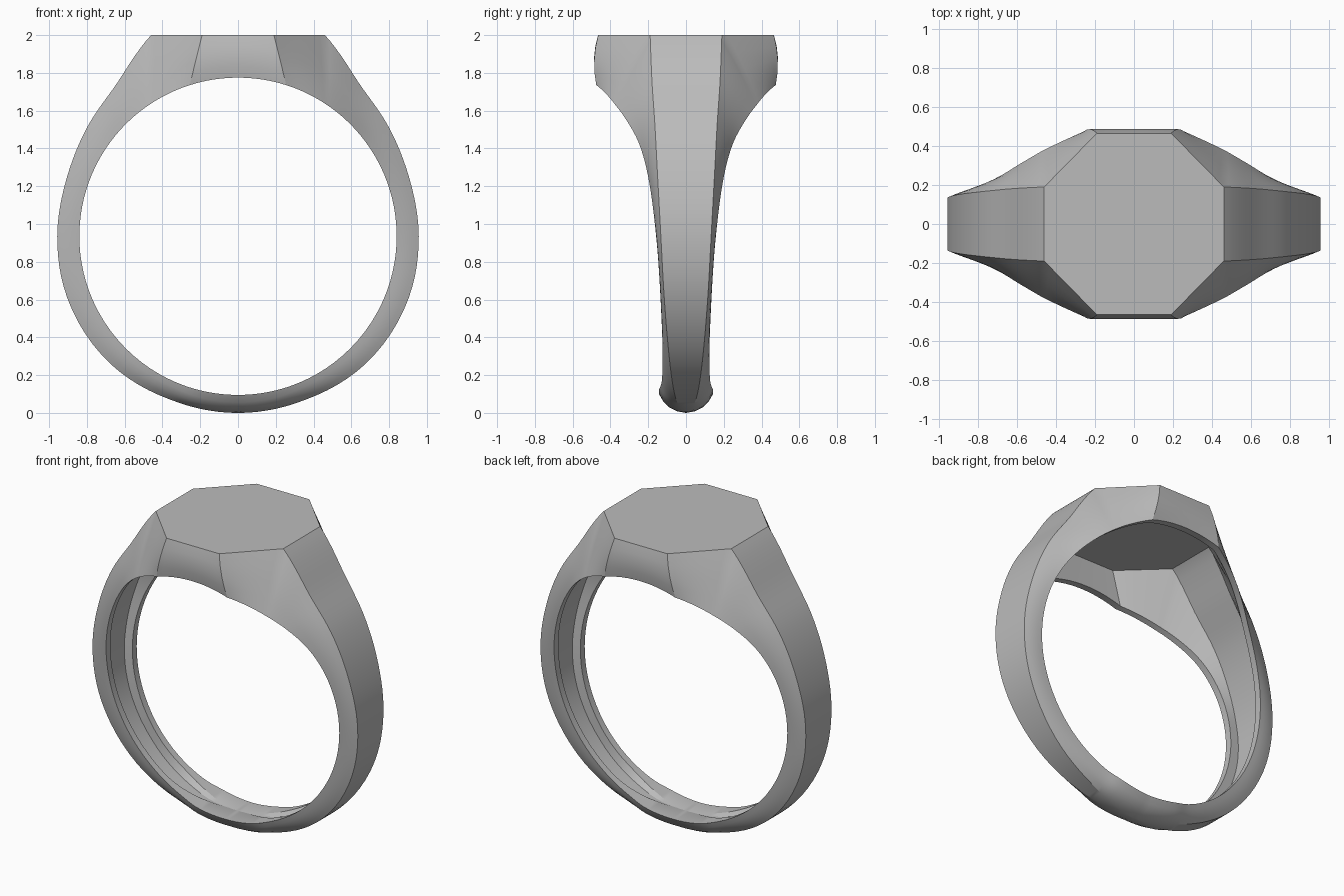
import bpy, bmesh, math
from mathutils import Vector

cube = bpy.data.objects.get("Cube")
if cube:
    bpy.data.objects.remove(cube, do_unlink=True)

CENTRE = Vector((0, 0, 0.935))
HOLE = 0.84
RIM = 0.045
SHELL = 0.06
CEILING = 1.94

# Half of the band, bottom to table:
# hole angle, hole half width, ridge angle, ridge radius, ridge half width, bulge
BAND = [
    (0, .14, 0, .935, 0, .025),
    (14, .143, 14, .935, .03, .022),
    (24, .128, 24, .937, .055, .012),
    (45, .124, 45, .955, .085, .006),
    (70, .137, 70, .961, .115, .005),
    (90, .158, 90, .957, .133, .005),
    (110, .195, 109, .958, .15, .005),
    (125, .245, 127, .988, .165, .005),
    (137, .315, 142, 1.035, .18, .006),
    (146, .375, 156.6, 1.16, .19, .008),
]


def radial(deg, r, y=0.0):
    a = math.radians(deg)
    return CENTRE + Vector((r * math.sin(a), y, -r * math.cos(a)))


def spline(rows, steps):
    """Smooth rows between the control rows."""
    for i in range(len(rows) - 1):
        p0, p1, p2 = rows[max(i - 1, 0)], rows[i], rows[i + 1]
        p3 = rows[min(i + 2, len(rows) - 1)]
        for k in range(steps):
            t = k / steps
            yield [b + 0.5 * t * (c - a + t * (2*a - 5*b + 4*c - d + t * (3*(b - c) + d - a)))
                   for a, b, c, d in zip(p0, p1, p2, p3)]


def section(angle, width, ridge, bulge):
    """Closed cross-section loop: outside, hole rim and hollow."""
    edge = radial(angle, HOLE, width)
    a = math.radians(angle)
    tangent = Vector((math.cos(a), 0, math.sin(a)))
    normal = (edge - ridge).cross(tangent).normalized()
    if normal.y < 0:
        normal = -normal
    half = [ridge.lerp(edge, s / 4) + normal * bulge * s * (4 - s) / 4 for s in range(5)]

    # Hollow fades out towards the bottom of the band
    fade = min(angle / 35, 1)
    fade = fade * fade * (3 - 2 * fade)
    half.append(radial(angle, HOLE, (width - RIM) * fade))
    out = ridge - CENTRE
    out.y = 0
    depth = HOLE + (max(out.length - SHELL, HOLE) - HOLE) * fade
    floor = CENTRE + out.normalized() * depth
    floor.y = min(ridge.y * 0.88, width - RIM) * fade
    floor.z = min(floor.z, CEILING)
    half.append(floor)
    flip = [Vector((p.x, -p.y, p.z)) for p in reversed(half)]
    return half + flip


# Band sections
sections = [section(q, b, radial(p, r, max(w, 0)), h)
            for q, b, p, r, w, h in spline(BAND, 6)]
# Diagonal shoulders, then the front and back panels, up to the middle
corner, tip = Vector((.46, .19, 2)), Vector((.19, .465, 2))
for k in range(10):
    t = k / 10
    sections.append(section(146 + 16.3 * t, .375 + .1 * t, corner.lerp(tip, t), .008 + .008 * t))
for k in range(7):
    t = k / 6
    sections.append(section(162.3 + 17.7 * t, .475, tip.lerp(Vector((0, .465, 2)), t), .016))

# Mirror the half into a full ring of sections
sections += [[Vector((-p.x, p.y, p.z)) for p in s] for s in reversed(sections[1:-1])]

bm = bmesh.new()
loops = [[bm.verts.new(p) for p in s] for s in sections]
for i, loop in enumerate(loops):
    after = loops[(i + 1) % len(loops)]
    for j in range(len(loop)):
        k = (j + 1) % len(loop)
        bm.faces.new((loop[j], loop[k], after[k], after[j]))
bmesh.ops.remove_doubles(bm, verts=bm.verts, dist=0.0005)
bmesh.ops.recalc_face_normals(bm, faces=bm.faces)
mesh = bpy.data.meshes.new("signet_ring")
bm.to_mesh(mesh)
bm.free()

ring = bpy.data.objects.new("signet_ring", mesh)
bpy.context.collection.objects.link(ring)

# Plain grey metal
metal = bpy.data.materials.new("plain_grey")
metal.use_nodes = True
grey = (0.5, 0.5, 0.5, 1)
metal.diffuse_color = grey
metal.node_tree.nodes["Principled BSDF"].inputs["Base Color"].default_value = grey
mesh.materials.append(metal)

bpy.ops.object.select_all(action='DESELECT')
ring.select_set(True)
bpy.context.view_layer.objects.active = ring
bpy.ops.object.shade_smooth_by_angle(angle=math.radians(25))
